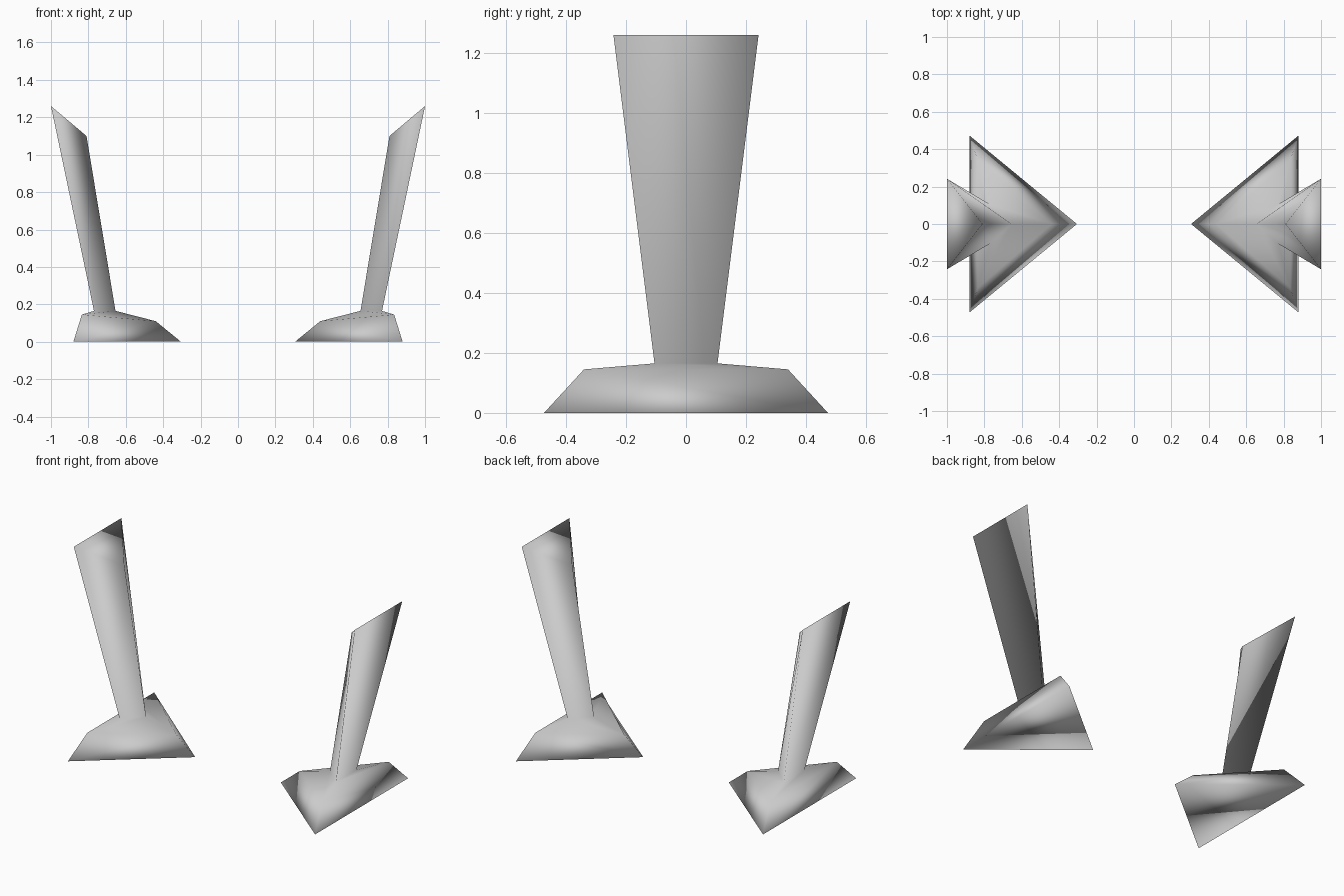
import bpy
import bmesh

cube = bpy.data.objects.get("Cube")
if cube:
    bpy.data.objects.remove(cube, do_unlink=True)

GREY = (0.6, 0.6, 0.6, 1.0)
mat = bpy.data.materials.new("plain_grey")
mat.use_nodes = True
mat.diffuse_color = GREY
mat.node_tree.nodes["Principled BSDF"].inputs["Base Color"].default_value = GREY

# Triangular sections from foot to tip:
# inner point x, inner z, outer edge x, outer z, half width of outer edge
SECTIONS = [
    (0.305, 0.0, 0.88, 0.0, 0.473),     # foot sole
    (0.44, 0.11, 0.835, 0.145, 0.34),   # foot shoulder
    (0.655, 0.165, 0.77, 0.165, 0.105), # neck of the post
    (0.81, 1.10, 1.0, 1.26, 0.242),     # slanted tip
]


def pylon(name, side):
    """One leaning post on a flared triangular foot; side is +1 or -1."""
    bm = bmesh.new()
    rings = []
    for inner_x, inner_z, outer_x, outer_z, half in SECTIONS:
        points = [
            (side * inner_x, 0, inner_z),
            (side * outer_x, half, outer_z),
            (side * outer_x, -half, outer_z),
        ]
        rings.append([bm.verts.new(p) for p in points])

    # Walls between neighbouring sections
    for low, high in zip(rings, rings[1:]):
        for i in range(3):
            j = (i + 1) % 3
            bm.faces.new((low[i], low[j], high[j], high[i]))

    # Closed sole and tip
    bm.faces.new(rings[0])
    bm.faces.new(rings[-1])

    bmesh.ops.recalc_face_normals(bm, faces=bm.faces[:])
    for face in bm.faces:
        face.smooth = True

    mesh = bpy.data.meshes.new(name)
    bm.to_mesh(mesh)
    bm.free()
    mesh.materials.append(mat)
    obj = bpy.data.objects.new(name, mesh)
    bpy.context.collection.objects.link(obj)
    return obj


pylon("left_post_and_foot", 1)
pylon("right_post_and_foot", -1)
